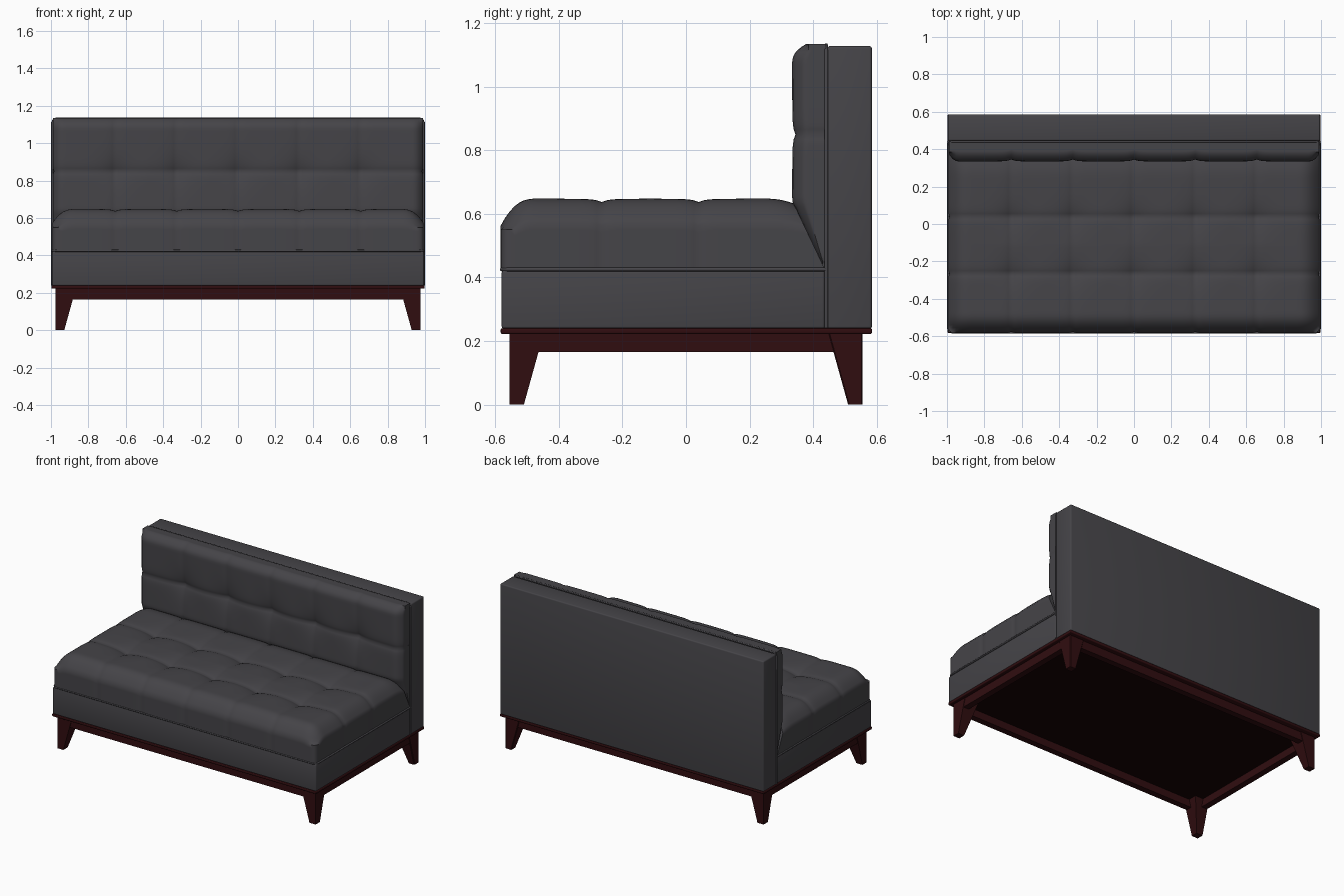
import bpy, bmesh, math
from mathutils import Vector

if "Cube" in bpy.data.objects:
    bpy.data.objects.remove(bpy.data.objects["Cube"], do_unlink=True)


def material(name, rgb):
    m = bpy.data.materials.new(name)
    m.use_nodes = True
    m.diffuse_color = (*rgb, 1)
    m.node_tree.nodes["Principled BSDF"].inputs["Base Color"].default_value = (*rgb, 1)
    return m


FABRIC = material("charcoal fabric", (0.06, 0.058, 0.065))
WOOD = material("dark red wood", (0.03, 0.004, 0.005))
UNDERSIDE = material("shadowed underside", (0.008, 0.001, 0.001))


def finish(name, bm, mat, angle=35):
    bmesh.ops.recalc_face_normals(bm, faces=bm.faces)
    mesh = bpy.data.meshes.new(name)
    bm.to_mesh(mesh)
    bm.free()
    ob = bpy.data.objects.new(name, mesh)
    bpy.context.collection.objects.link(ob)
    mesh.materials.append(mat)
    bpy.ops.object.select_all(action='DESELECT')
    ob.select_set(True)
    bpy.context.view_layer.objects.active = ob
    bpy.ops.object.shade_smooth_by_angle(angle=math.radians(angle))
    return ob


def box_mesh(lo, hi):
    bm = bmesh.new()
    bmesh.ops.create_cube(bm, size=1)
    for v in bm.verts:
        v.co = Vector([l + (h - l) * (c + 0.5) for l, h, c in zip(lo, hi, v.co)])
    return bm


def box(name, lo, hi, mat, bevel=0.0):
    bm = box_mesh(lo, hi)
    if bevel:
        bmesh.ops.bevel(bm, geom=bm.edges[:], offset=bevel, segments=3,
                        profile=0.5, affect='EDGES')
    return finish(name, bm, mat)


def piping(name, points, radius=0.006):
    curve = bpy.data.curves.new(name, 'CURVE')
    curve.dimensions = '3D'
    curve.bevel_depth = radius
    curve.bevel_resolution = 2
    line = curve.splines.new('POLY')
    line.points.add(len(points) - 1)
    for p, co in zip(line.points, points):
        p.co = (*co, 1)
    ob = bpy.data.objects.new(name, curve)
    bpy.context.collection.objects.link(ob)
    curve.materials.append(FABRIC)


STEP = 0.0164
SEAMS_X = [i * 0.328 for i in range(-2, 3)]


def nearest(value, seams):
    return min(abs(value - s) for s in seams)


def cushion(name, half, low, high, height, seams, side, lo_edge, hi_edge, place):
    """Tufted pad; each edge is (radius, drop), place maps pad space to the model."""
    bm = box_mesh((-half, low, 0), (half, high, 1))
    # Slice into a fine grid that lands on the seams
    cuts = [(Vector((1, 0, 0)), i * STEP) for i in range(-60, 61)]
    cuts += [(Vector((0, 1, 0)), seams[0] + i * STEP * 0.93) for i in range(-60, 61)]
    cuts += [(Vector((0, 0, 1)), i / 6) for i in range(1, 6)]
    for axis, d in cuts:
        bmesh.ops.bisect_plane(bm, geom=bm.verts[:] + bm.edges[:] + bm.faces[:],
                               plane_co=axis * d, plane_no=axis, dist=1e-5)
    corner = 0.03
    for v in bm.verts:
        a, b, c = v.co
        # Rounded borders
        drop = 0
        for dist, (radius, depth) in ((half - abs(a), side), (b - low, lo_edge),
                                      (high - b, hi_edge)):
            drop = max(drop, 0) + depth * max(0, 1 - dist / radius) ** 2.5
        drop = min(drop, max(side[1], lo_edge[1], hi_edge[1]) * 1.15)
        # Stitched seams and buttoned crossings
        da, db = nearest(a, SEAMS_X), nearest(b, seams)
        tuft = 0.01 * max(math.exp(-da / 0.02), math.exp(-db / 0.02))
        tuft += 0.03 * math.exp(-math.hypot(da, db) / 0.06)
        h = (height - drop - tuft) * c
        # Seams carried down the walls
        if abs(a) > half - 1e-4:
            a -= math.copysign(0.006 * math.exp(-db / 0.012), a)
        if b < low + 1e-4:
            b += 0.006 * math.exp(-da / 0.012)
        # Slightly rounded plan corners
        qa, qb = abs(a) - half + corner, low + corner - b
        q = math.hypot(qa, qb)
        if qa > 0 and qb > 0 and q > 0:
            k = max(qa, qb) / q
            a = math.copysign(half - corner + qa * k, a)
            b = low + corner - qb * k
        v.co = place(a, b, h)
    return finish(name, bm, FABRIC, 50)


# Sloping joint where the seat meets the back cushion
def joint_y(z):
    return 0.335 + 0.1 * min(1, max(0, (0.64 - z) / 0.21))


def place_seat(a, b, h):
    z = 0.428 + h
    if b > 0.2:
        b = 0.2 + (b - 0.2) * (joint_y(z) - 0.2) / 0.235
    return (a, b, z)


def place_back(a, b, h):
    return (a, 0.44 - h * (0.441 - joint_y(b)) / 0.106, b)


# Upholstery
cushion("seat_cushion", 0.993, -0.583, 0.435, 0.22, (-0.265, 0.04),
        (0.12, 0.075), (0.11, 0.085), (0.16, 0.015), place_seat)
cushion("back_cushion", 0.99, 0.43, 1.135, 0.106, (0.85,),
        (0.06, 0.04), (0.05, 0.0), (0.06, 0.045), place_back)
box("seat_base", (-0.994, -0.58, 0.238), (0.994, 0.437, 0.422), FABRIC, 0.008)
box("back_panel", (-0.995, 0.445, 0.238), (0.995, 0.585, 1.128), FABRIC, 0.008)
box("back_core", (-0.985, 0.43, 0.238), (0.985, 0.45, 1.12), FABRIC)

# Piping
X = 0.993
piping("seat_piping", [(-X, 0.437, 0.425), (-X, -0.56, 0.425), (-X + 0.02, -0.58, 0.425),
                       (X - 0.02, -0.58, 0.425), (X, -0.56, 0.425), (X, 0.437, 0.425)])
piping("back_piping", [(-X, 0.441, 0.24), (-X, 0.441, 1.11), (-X + 0.02, 0.441, 1.131),
                       (X - 0.02, 0.441, 1.131), (X, 0.441, 1.11), (X, 0.441, 0.24)])

# Wooden frame
plate = box("base_plate", (-0.997, -0.583, 0.222), (0.997, 0.585, 0.24), WOOD, 0.005)
for s, side_name in ((-1, "right"), (1, "left")):
    box(side_name + "_apron", (min(s * 0.972, s * 0.93), -0.552, 0.165),
        (max(s * 0.972, s * 0.93), 0.552, 0.225), WOOD)
for s, side_name in ((-1, "front"), (1, "back")):
    box(side_name + "_apron", (-0.972, min(s * 0.552, s * 0.51), 0.165),
        (0.972, max(s * 0.552, s * 0.51), 0.225), WOOD)
box("bottom_panel", (-0.93, -0.51, 0.216), (0.93, 0.51, 0.223), UNDERSIDE)

# Legs: outer faces upright, inner faces tapering
for sx, x_name in ((-1, "right"), (1, "left")):
    for sy, y_name in ((-1, "front"), (1, "back")):
        bm = bmesh.new()
        bmesh.ops.create_cube(bm, size=1)
        for v in bm.verts:
            top = v.co.z > 0
            width = 0.108 if top else 0.046
            v.co = (sx * (0.975 - width * (v.co.x < 0)),
                    sy * (0.556 - width * (v.co.y < 0)), 0.223 if top else 0)
        upright = [e for e in bm.edges if abs(e.verts[0].co.z - e.verts[1].co.z) > 0.1]
        bmesh.ops.bevel(bm, geom=upright, offset=0.004, segments=1, affect='EDGES')
        finish(f"{y_name}_{x_name}_leg", bm, WOOD)
